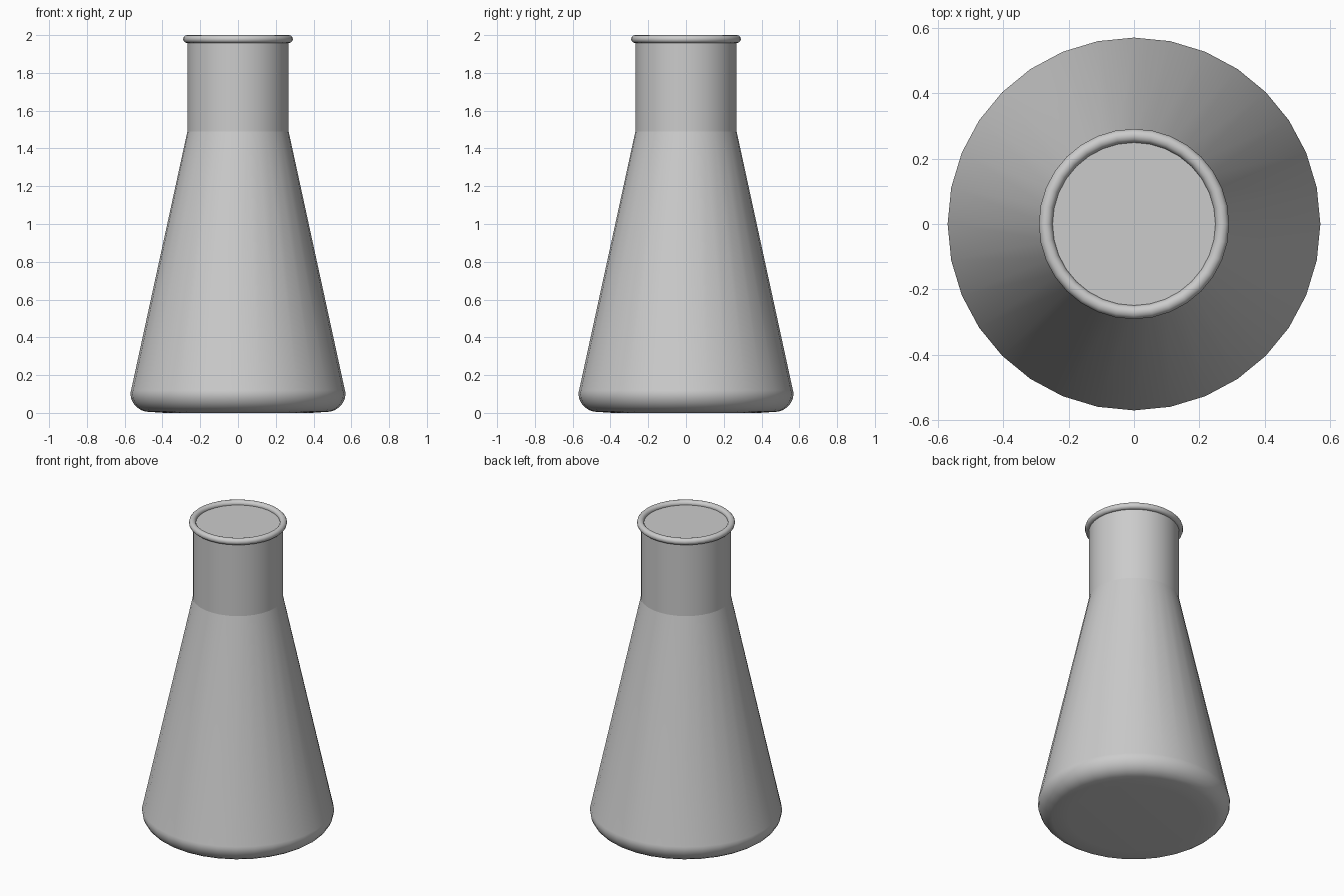
import bpy, math

old = bpy.data.objects.get("Cube")
if old:
    bpy.data.objects.remove(old, do_unlink=True)

SIDES = 32

glass = bpy.data.materials.new("light_grey")
glass.use_nodes = True
GREY = (0.6, 0.6, 0.6, 1)
glass.diffuse_color = GREY
glass.node_tree.nodes["Principled BSDF"].inputs["Base Color"].default_value = GREY


def lathe(name, profile, cap_bottom=False):
    """Revolve (radius, height) points, listed bottom to top, around z."""
    verts = [(r * math.cos(2 * math.pi * i / SIDES), r * math.sin(2 * math.pi * i / SIDES), z)
             for r, z in profile for i in range(SIDES)]
    faces = []
    for row in range(len(profile) - 1):
        for i in range(SIDES):
            a, b = row * SIDES + i, row * SIDES + (i + 1) % SIDES
            faces.append((a, b, b + SIDES, a + SIDES))
    if cap_bottom:
        faces.append(tuple(reversed(range(SIDES))))
    mesh = bpy.data.meshes.new(name)
    mesh.from_pydata(verts, [], faces)
    obj = bpy.data.objects.new(name, mesh)
    bpy.context.collection.objects.link(obj)
    return obj


def finish(obj):
    obj.data.materials.append(glass)
    bpy.ops.object.select_all(action='DESELECT')
    obj.select_set(True)
    bpy.context.view_layer.objects.active = obj
    bpy.ops.object.shade_smooth_by_angle(angle=math.radians(40))


# Conical body with a rounded heel and a flat foot
heel = [(0.47 + 0.1 * math.sin(t), 0.105 - 0.1 * math.cos(t))
        for t in (math.radians(a) for a in range(10, 91, 16))]
body = lathe("flask_body", [(0.39, 0)] + heel + [(0.566, 0.12), (0.268, 1.49)], cap_bottom=True)
finish(body)

# Straight neck
finish(lathe("flask_neck", [(0.268, 1.49), (0.268, 1.98)]))

# Rolled rim
bpy.ops.mesh.primitive_torus_add(major_segments=SIDES, minor_segments=12,
                                 major_radius=0.27, minor_radius=0.021,
                                 location=(0, 0, 1.979))
rim = bpy.context.object
rim.name = "flask_rim"
finish(rim)

# Flat disc closing the mouth
bpy.ops.mesh.primitive_circle_add(vertices=SIDES, radius=0.262, fill_type='NGON',
                                  location=(0, 0, 1.975))
mouth = bpy.context.object
mouth.name = "mouth_disc"
finish(mouth)
